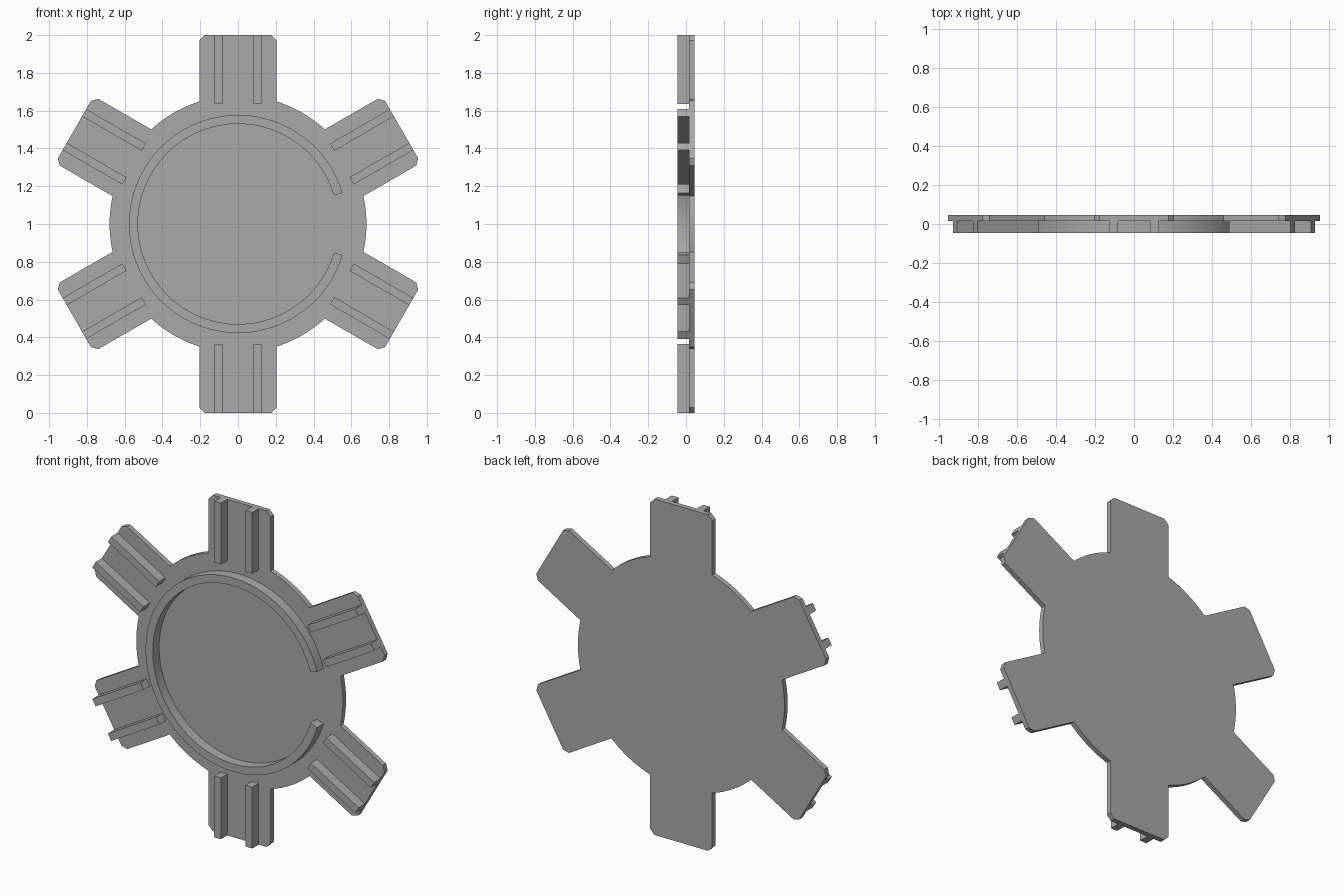
import bpy
import bmesh
from math import sin, cos, asin, pi, radians

cube = bpy.data.objects.get("Cube")
if cube:
    bpy.data.objects.remove(cube, do_unlink=True)

FRONT, SEAM, BACK = -0.045, 0.015, 0.045   # depth layers along y
CENTRE_Z = 1.0
DISC_R, ARM_R, ARM_HALF, CHAMFER = 0.68, 1.0, 0.204, 0.028
ARMS = 6

grey = bpy.data.materials.new("plain grey")
grey.use_nodes = True
colour = (0.4, 0.4, 0.4, 1)
grey.diffuse_color = colour
grey.node_tree.nodes["Principled BSDF"].inputs["Base Color"].default_value = colour


def turn(x, r, a):
    """Rotate a point of the upright arm clockwise by angle a."""
    return x * cos(a) + r * sin(a), r * cos(a) - x * sin(a)


def arc(radius, start, end, steps):
    """Points on a circle, angles measured clockwise from the top."""
    return [turn(0, radius, start + (end - start) * i / steps) for i in range(steps + 1)]


def slab(name, outline, y0, y1):
    """Extrude an outline in the xz plane from depth y0 to y1."""
    bm = bmesh.new()
    face = bm.faces.new([bm.verts.new((x, y0, z + CENTRE_Z)) for x, z in outline])
    grown = bmesh.ops.extrude_face_region(bm, geom=[face])["geom"]
    bmesh.ops.translate(bm, vec=(0, y1 - y0, 0),
                        verts=[v for v in grown if isinstance(v, bmesh.types.BMVert)])
    bmesh.ops.recalc_face_normals(bm, faces=bm.faces)
    mesh = bpy.data.meshes.new(name)
    bm.to_mesh(mesh)
    bm.free()
    mesh.materials.append(grey)
    obj = bpy.data.objects.new(name, mesh)
    bpy.context.collection.objects.link(obj)
    bpy.ops.object.select_all(action="DESELECT")
    obj.select_set(True)
    bpy.context.view_layer.objects.active = obj
    bpy.ops.object.shade_smooth_by_angle(angle=radians(25))
    return obj


# Back plate: a disc with six chamfered arms
step = 2 * pi / ARMS
root = asin(ARM_HALF / DISC_R)
tip = [(-ARM_HALF, ARM_R - CHAMFER), (-ARM_HALF + CHAMFER, ARM_R),
       (ARM_HALF - CHAMFER, ARM_R), (ARM_HALF, ARM_R - CHAMFER)]
outline = []
for i in range(ARMS):
    outline += [turn(x, r, i * step) for x, r in tip]
    outline += arc(DISC_R, i * step + root, (i + 1) * step - root, 12)
slab("back_plate", outline, SEAM, BACK)

# Raised open ring, with its gap on the left side
gap = radians(16.6)
start, end = pi / 2 + gap, 5 * pi / 2 - gap
ring = arc(0.577, start, end, 96) + arc(0.53, start, end, 96)[::-1]
slab("open_ring", ring, FRONT, SEAM)

# A pair of straight ribs on every arm
for i in range(ARMS):
    for side in (-1, 1):
        corners = [(0.081, 0.635), (0.125, 0.635), (0.125, ARM_R), (0.081, ARM_R)]
        slab(f"rib_{i + 1}_{'a' if side < 0 else 'b'}",
             [turn(side * x, r, i * step) for x, r in corners], FRONT, SEAM)
